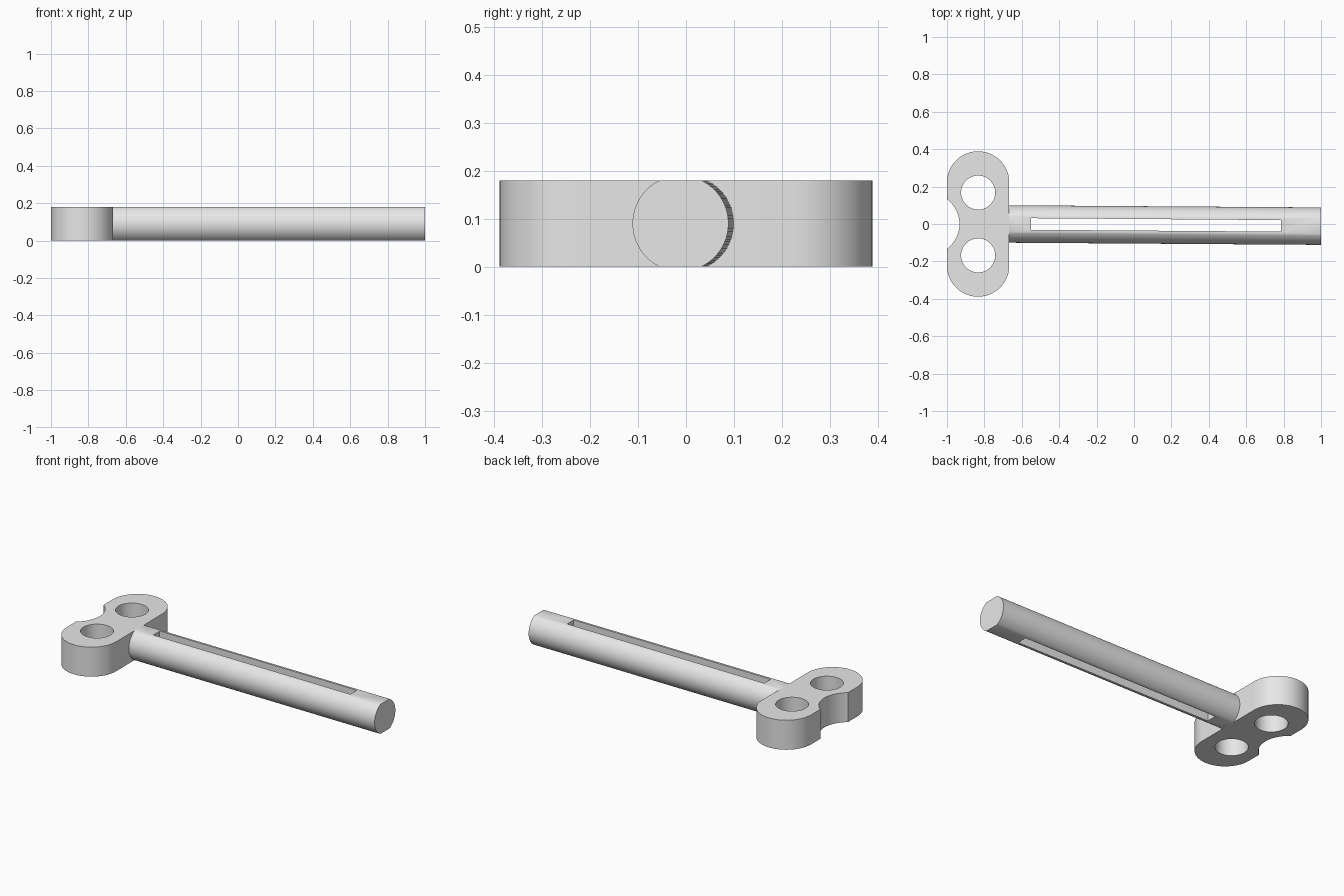
import bpy, bmesh
from math import sin, cos, asin, acos, pi
from mathutils import Vector

if "Cube" in bpy.data.objects:
    bpy.data.objects.remove(bpy.data.objects["Cube"])

HEIGHT = 0.18
JOIN_X = -0.667       # where the shaft meets the bow
BOW_X, BOW_R, LOBE_Y = -0.8335, 0.1665, 0.222
DRIFT = -0.0115       # sideways offset of the shaft at its tip

grey = bpy.data.materials.new("plain grey")
grey.use_nodes = True
grey.diffuse_color = (0.8, 0.8, 0.8, 1)
grey.node_tree.nodes["Principled BSDF"].inputs["Base Color"].default_value = (0.8, 0.8, 0.8, 1)


def arc(cx, cy, r, start, end, steps=40):
    return [(cx + r * cos(start + (end - start) * i / steps),
             cy + r * sin(start + (end - start) * i / steps)) for i in range(steps + 1)]


def prism(name, points, offset):
    """Extrude a closed outline of 3D points along offset."""
    bm = bmesh.new()
    face = bm.faces.new([bm.verts.new(p) for p in points])
    grown = bmesh.ops.extrude_face_region(bm, geom=[face], use_keep_orig=True)
    bmesh.ops.translate(bm, vec=Vector(offset),
                        verts=[v for v in grown["geom"] if isinstance(v, bmesh.types.BMVert)])
    bmesh.ops.recalc_face_normals(bm, faces=bm.faces)
    mesh = bpy.data.meshes.new(name)
    bm.to_mesh(mesh)
    bm.free()
    mesh.materials.append(grey)
    obj = bpy.data.objects.new(name, mesh)
    bpy.context.collection.objects.link(obj)
    return obj


def upright(name, outline, z0, z1):
    return prism(name, [(x, y, z0) for x, y in outline], (0, 0, z1 - z0))


def cut(obj, cutter):
    mod = obj.modifiers.new("cut", 'BOOLEAN')
    mod.operation, mod.solver, mod.object = 'DIFFERENCE', 'EXACT', cutter
    bpy.ops.object.select_all(action='DESELECT')
    bpy.context.view_layer.objects.active = obj
    obj.select_set(True)
    bpy.ops.object.modifier_apply(modifier=mod.name)
    bpy.data.objects.remove(cutter)


def smooth(obj):
    bpy.ops.object.select_all(action='DESELECT')
    bpy.context.view_layer.objects.active = obj
    obj.select_set(True)
    bpy.ops.object.shade_smooth_by_angle(angle=pi / 6)


# Bow: two rounded lobes with a scooped notch on the outer side
notch_r, notch_x = 0.165, -1.098
a = acos((-1 - notch_x) / notch_r)
outline = (arc(BOW_X, LOBE_Y, BOW_R, 0, pi)
           + arc(notch_x, 0, notch_r, a, -a)
           + arc(BOW_X, -LOBE_Y, BOW_R, pi, 2 * pi))
bow = upright("key_bow", outline, 0, HEIGHT)
for side in (-1, 1):
    hole = upright("hole_cutter", arc(BOW_X, side * 0.168, 0.091, 0, 2 * pi, 64)[:-1], -0.1, 0.3)
    cut(bow, hole)
smooth(bow)

# Shaft: round bar with flat top and bottom, drifting slightly sideways
r = 0.1
a = asin(HEIGHT / 2 / r)
section = arc(0, HEIGHT / 2, r, -a, a) + arc(0, HEIGHT / 2, r, pi - a, pi + a)
shaft = prism("key_shaft", [(JOIN_X, y, z) for y, z in section], (1 - JOIN_X, DRIFT, 0))

# Long slot right through the shaft
slot = [(-0.55, -0.031), (0.787, -0.041), (0.787, 0.021), (-0.55, 0.031)]
cut(shaft, upright("slot_cutter", slot, -0.1, 0.3))
smooth(shaft)
